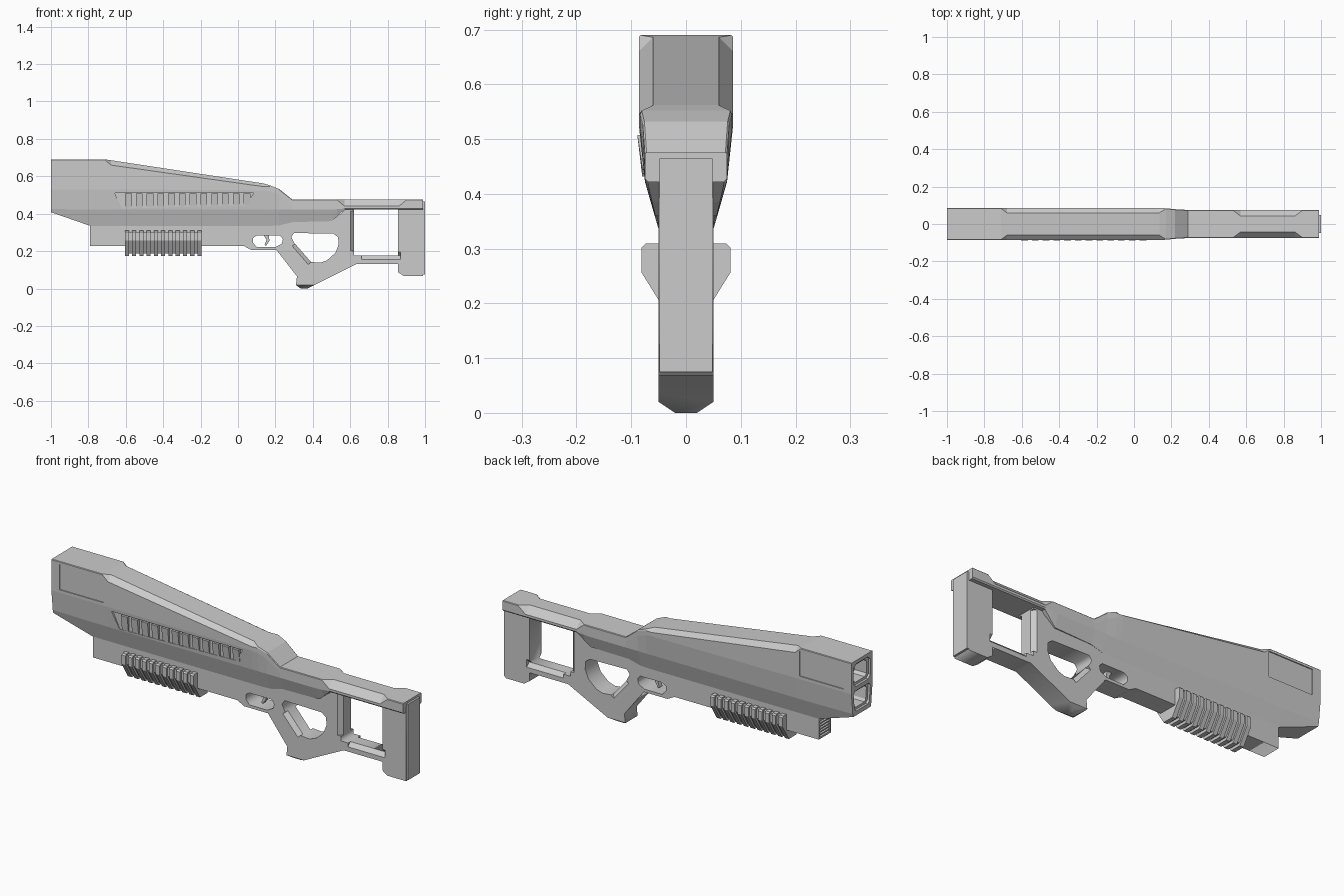
import bpy, bmesh
from mathutils import Matrix, Vector

if "Cube" in bpy.data.objects:
    bpy.data.objects.remove(bpy.data.objects["Cube"])


def make(name, bm):
    bmesh.ops.recalc_face_normals(bm, faces=bm.faces)
    me = bpy.data.meshes.new(name)
    bm.to_mesh(me)
    bm.free()
    ob = bpy.data.objects.new(name, me)
    bpy.context.collection.objects.link(ob)
    return ob


def add_prism(bm, pts, axis, a, b):
    rings = []
    for d in (a, b):
        rings.append([bm.verts.new((d, p, q) if axis == 'x' else (p, d, q)) for p, q in pts])
    n = len(pts)
    for r in rings:
        bm.faces.new(r)
    for i in range(n):
        j = (i + 1) % n
        bm.faces.new((rings[0][i], rings[0][j], rings[1][j], rings[1][i]))


def prism(name, pts, axis, a, b):
    bm = bmesh.new()
    add_prism(bm, pts, axis, a, b)
    return make(name, bm)


def mirror(half):
    return half + [(-y, z) for y, z in reversed(half)]


def rect(x0, x1, z0, z1):
    return [(x0, z0), (x1, z0), (x1, z1), (x0, z1)]


def cut(target, cutter):
    cutter.hide_render = True
    m = target.modifiers.new("cut", 'BOOLEAN')
    m.operation = 'DIFFERENCE'
    m.solver = 'EXACT'
    m.object = cutter
    bpy.context.view_layer.objects.active = target
    bpy.ops.object.modifier_apply(modifier=m.name)
    bpy.data.objects.remove(cutter, do_unlink=True)


# Housing and top rail: lofted half sections
# x, top y, top z, shoulder y, shoulder z, waist z, low z, bottom y, bottom z
stations = [
    (-1.00, .083, .690, .086, .687, .530, .425, .070, .408),
    (-.79, .083, .690, .086, .687, .530, .422, .050, .335),
    (-.71, .083, .690, .086, .687, .530, .422, .050, .335),
    (-.68, .060, .686, .086, .660, .530, .422, .050, .335),
    (.135, .060, .562, .086, .545, .525, .422, .050, .335),
    (.17, .081, .552, .084, .545, .520, .422, .050, .335),
    (.22, .076, .532, .079, .528, .500, .422, .050, .337),
    (.29, .072, .476, .075, .473, .450, .422, .052, .355),
    (.50, .072, .476, .075, .473, .450, .422, .056, .360),
    (.53, .072, .476, .075, .473, .450, .424, .062, .385),
    (.57, .042, .476, .075, .440, .434, .428, .070, .422),
    (.86, .042, .476, .075, .440, .434, .428, .070, .422),
    (.90, .072, .476, .075, .473, .450, .428, .070, .422),
    (.99, .072, .476, .075, .473, .450, .428, .070, .422),
]
bm = bmesh.new()
rings = []
for x, yt, zt, ys, zs, zw, zl, yb, zb in stations:
    yl = .075
    half = [(yt, zt), (ys, zs), (ys, zw), (yl, zl), (yb, zb)]
    rings.append([bm.verts.new((x, y, z)) for y, z in mirror(half)])
for r, s in zip(rings, rings[1:]):
    for i in range(10):
        j = (i + 1) % 10
        bm.faces.new((r[i], r[j], s[j], s[i]))
bm.faces.new(rings[0])
bm.faces.new(rings[-1])
housing = make("housing", bm)

# Side panels, both sides
for s in (-1, 1):
    cut(housing, prism("panel_cutter", rect(-.955, -.705, .545, .675), 'y', s * .081, s * .12))

# Muzzle openings, stepped inward
upper = mirror([(.045, .672), (.068, .655), (.068, .575), (.050, .558)])
lower = mirror([(.055, .535), (.068, .522), (.060, .445), (.048, .430)])
for pts, zc in ((upper, .615), (lower, .483)):
    for k, depth in ((1, .012), (.78, .08)):
        cut(housing, prism("muzzle_cutter", [(y * k, zc + (z - zc) * k) for y, z in pts],
                           'x', -1.02, -1 + depth))

# Vent recess and fins on the front side
cut(housing, prism("vent_cutter", [(-.66, .512), (.085, .512), (.04, .445), (-.62, .428)],
                   'y', -.12, -.073))
bm = bmesh.new()
for i in range(12):
    x, zb = -.603 + i * .0575, .432 + i * .0014
    add_prism(bm, [(-.06, .508), (-.089, .508), (-.080, zb), (-.06, zb)], 'x', x, x + .036)
make("vent_fins", bm)

# Lower frame: receiver, grip and skeleton stock with three openings
outline = [(-.79, .36), (-.79, .228), (.03, .228), (.07, .207), (.205, .207), (.315, .065),
           (.31, .018), (.335, 0), (.37, 0), (.44, .035), (.635, .132), (.855, .132),
           (.855, .088), (.885, .068), (.99, .068), (.99, .45), (.60, .45), (.55, .40), (.5, .38)]
guard_hole = [(.08, .245), (.10, .222), (.20, .222), (.235, .24), (.24, .265), (.225, .283),
              (.10, .283), (.08, .27)]
thumb_hole = [(.285, .275), (.30, .245), (.39, .142), (.44, .138), (.475, .15), (.52, .19),
              (.538, .235), (.535, .275), (.51, .293), (.30, .297)]
stock_hole = rect(.62, .855, .176, .425)
cu = bpy.data.curves.new("frame", 'CURVE')
cu.dimensions, cu.fill_mode, cu.extrude = '2D', 'BOTH', .05
for pts in (outline, guard_hole, thumb_hole, stock_hole):
    sp = cu.splines.new('POLY')
    sp.points.add(len(pts) - 1)
    sp.use_cyclic_u = True
    for p, (x, z) in zip(sp.points, pts):
        p.co = (x, z, 0, 1)
tmp = bpy.data.objects.new("frame_curve", cu)
bpy.context.collection.objects.link(tmp)
bpy.context.view_layer.update()
bm = bmesh.new()
bm.from_mesh(tmp.evaluated_get(bpy.context.evaluated_depsgraph_get()).to_mesh())
bpy.data.objects.remove(tmp, do_unlink=True)
bmesh.ops.transform(bm, matrix=Matrix.Rotation(1.5707963, 4, 'X'), verts=bm.verts)
bmesh.ops.remove_doubles(bm, verts=bm.verts, dist=1e-5)
# Bevelled tip of the grip
for s in (-1, 1):
    res = bmesh.ops.bisect_plane(bm, geom=bm.verts[:] + bm.edges[:] + bm.faces[:],
                                 plane_co=(0, s * .05, .02), plane_no=(0, s * .02, -.03),
                                 clear_outer=True)
    edges = [e for e in res["geom_cut"] if isinstance(e, bmesh.types.BMEdge)]
    bmesh.ops.holes_fill(bm, edges=edges)
frame = make("frame", bm)

# Chamfers along the openings of the grip and stock
for p, q in (((.66, .176), (.87, .176)), ((.62, .20), (.62, .415)), ((.305, .24), (.39, .142))):
    a, b = Vector((p[0], 0, p[1])), Vector((q[0], 0, q[1]))
    d = (b - a).normalized()
    side = Vector((0, 1, 0))
    basis = Matrix((d, side, d.cross(side))).transposed().to_4x4()
    for s in (-1, 1):
        mid = (a + b) / 2 + Vector((0, s * .05, 0))
        bm = bmesh.new()
        bmesh.ops.create_cube(bm, size=1, matrix=Matrix.Translation(mid) @ basis
                              @ Matrix.Rotation(.7853982, 4, 'X')
                              @ Matrix.Diagonal(((b - a).length, .028, .028, 1)))
        cut(frame, make("chamfer_cutter", bm))

# Grille in the lower nose
cut(frame, prism("nose_cutter", mirror([(.04, .325), (.04, .238)]), 'x', -.82, -.775))
bm = bmesh.new()
for i in range(6):
    z = .244 + i * .0145
    add_prism(bm, mirror([(.041, z + .006), (.041, z)]), 'x', -.787, -.77)
make("nose_grille", bm)

# Trigger
prism("trigger", [(.135, .29), (.165, .29), (.168, .255), (.150, .228), (.142, .232), (.152, .26)],
      'y', -.012, .012)

# Ribbed fore grip
prism("foregrip_core", mirror([(.070, .303), (.070, .258), (.028, .188)]), 'x', -.603, -.197)
bm = bmesh.new()
for i in range(11):
    x = -.605 + i * .0388
    add_prism(bm, mirror([(.074, .309), (.081, .302), (.081, .256), (.030, .174)]), 'x', x, x + .022)
make("foregrip_ribs", bm)

# Butt plate
prism("butt_plate", mirror([(.048, .465), (.048, .075)]), 'x', .985, 1.0)
